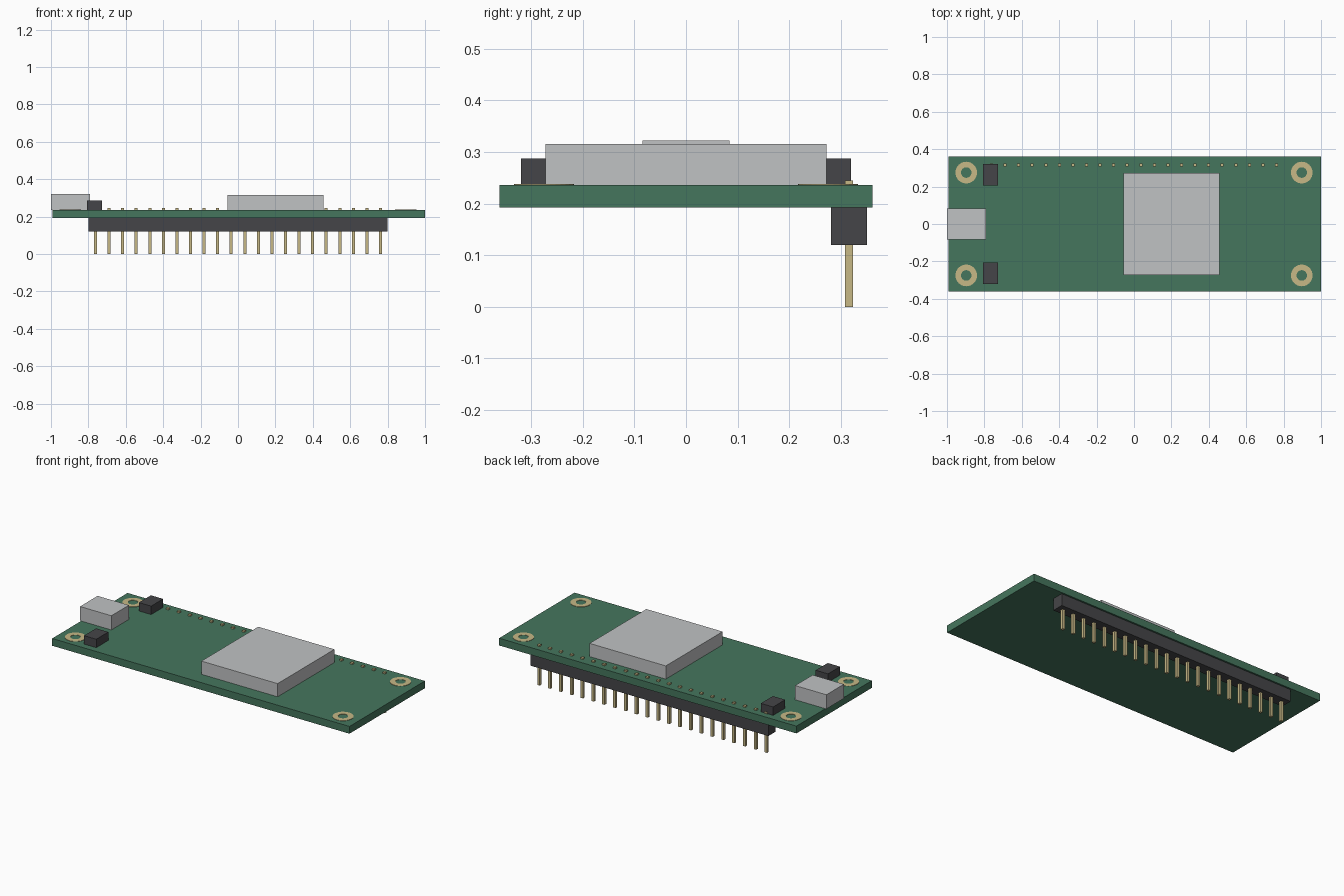
import bpy
import bmesh
from mathutils import Matrix

cube = bpy.data.objects.get("Cube")
if cube:
    bpy.data.objects.remove(cube, do_unlink=True)


def material(name, r, g, b):
    mat = bpy.data.materials.new(name)
    mat.use_nodes = True
    mat.diffuse_color = (r, g, b, 1)
    mat.node_tree.nodes["Principled BSDF"].inputs["Base Color"].default_value = (r, g, b, 1)
    return mat


green = material("board green", 0.06, 0.18, 0.11)
silver = material("metal silver", 0.53, 0.54, 0.55)
black = material("plastic black", 0.06, 0.06, 0.065)
gold = material("contact gold", 0.57, 0.48, 0.24)


def finish(name, bm, mat):
    bmesh.ops.recalc_face_normals(bm, faces=bm.faces)
    mesh = bpy.data.meshes.new(name)
    bm.to_mesh(mesh)
    bm.free()
    mesh.materials.append(mat)
    obj = bpy.data.objects.new(name, mesh)
    bpy.context.collection.objects.link(obj)
    return obj


def box(name, x, y, z, mat):
    """Box spanning the given (low, high) range on each axis."""
    bm = bmesh.new()
    spans = (x, y, z)
    centre = [(a + b) / 2 for a, b in spans]
    size = [b - a for a, b in spans]
    bmesh.ops.create_cube(bm, size=1, matrix=Matrix.Translation(centre) @ Matrix.Diagonal((*size, 1)))
    return finish(name, bm, mat)


def ring(name, x, y, z, outer, inner, height, mat):
    """Flat annulus, raised slightly from the board."""
    bm = bmesh.new()
    loops = []
    for radius in (outer, inner):
        verts = bmesh.ops.create_circle(
            bm, segments=32, radius=radius, matrix=Matrix.Translation((x, y, z)))["verts"]
        loops.append(verts)
    edges = list(bm.edges)
    bmesh.ops.bridge_loops(bm, edges=edges)
    top = bmesh.ops.extrude_face_region(bm, geom=list(bm.faces), use_keep_orig=True)["geom"]
    bmesh.ops.translate(bm, vec=(0, 0, height),
                        verts=[v for v in top if isinstance(v, bmesh.types.BMVert)])
    return finish(name, bm, mat)


TOP, UNDER = 0.236, 0.192

# Circuit board with its shielded chip and socket
box("circuit_board", (-0.993, 1), (-0.361, 0.361), (UNDER, TOP), green)
box("chip_shield", (-0.055, 0.456), (-0.272, 0.272), (TOP, 0.316), silver)
box("usb_socket", (-1, -0.79), (-0.084, 0.084), (TOP, 0.322), silver)

# Push buttons and corner mounting rings, mirrored front to back
for side, end in ((-1, "front"), (1, "back")):
    ys = sorted((side * 0.205, side * 0.32))
    box(end + "_button", (-0.808, -0.726), ys, (TOP, 0.287), black)
    for x, hand in ((-0.897, "right"), (0.897, "left")):
        ring(f"{end}_{hand}_mounting_ring", x, side * 0.275, TOP, 0.058, 0.028, 0.002, gold)

# Pin header under the back edge
box("header_strip", (-0.798, 0.798), (0.281, 0.351), (0.12, UNDER), black)
COUNT, HALF = 22, 0.008
for i in range(COUNT):
    x = -0.762 + i * 1.524 / (COUNT - 1)
    box(f"header_pin_{i + 1}", (x - HALF, x + HALF), (0.316 - HALF, 0.316 + HALF), (0, 0.245), gold)
